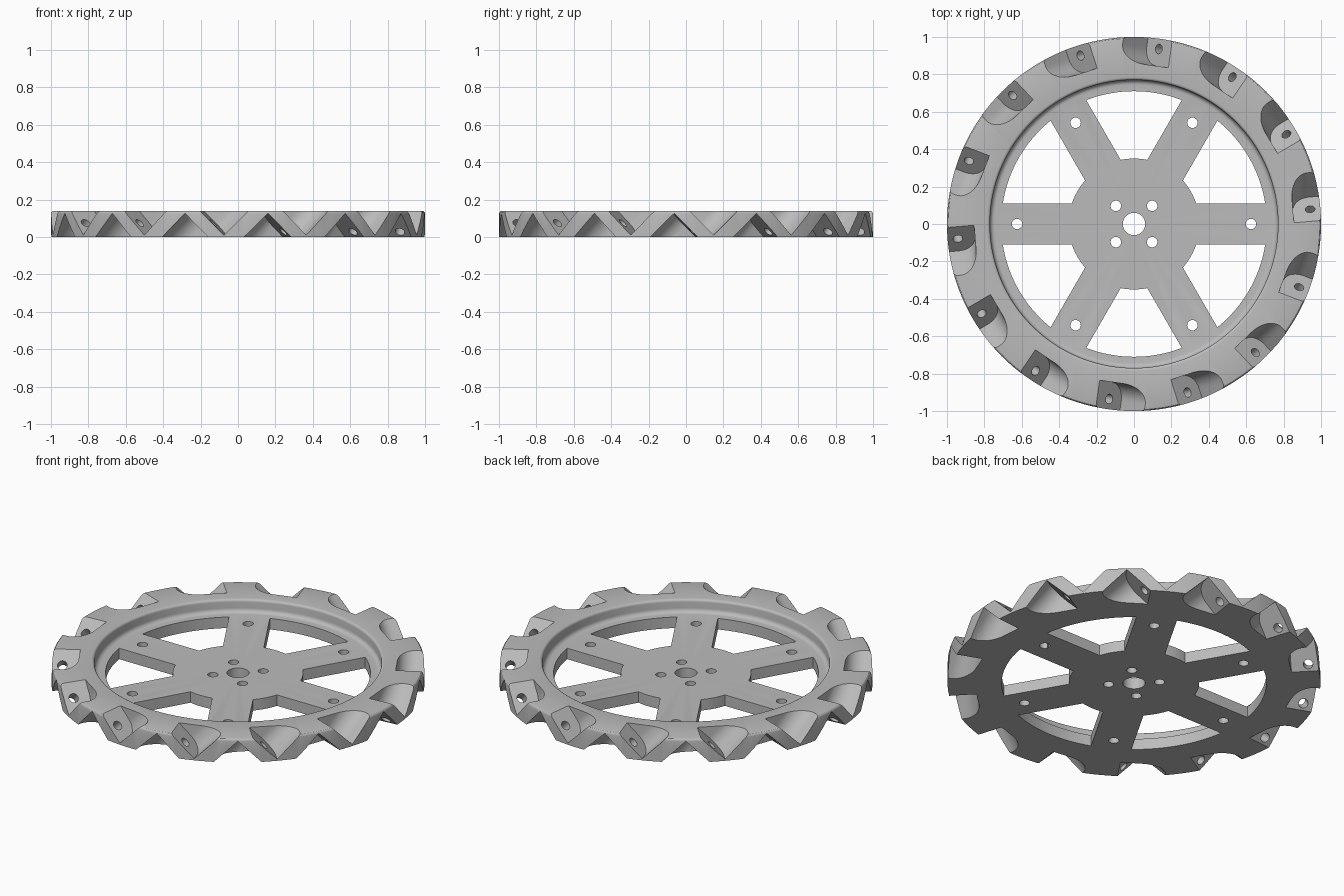
import bpy, bmesh, math
from mathutils import Matrix, Vector

if "Cube" in bpy.data.objects:
    bpy.data.objects.remove(bpy.data.objects["Cube"], do_unlink=True)

HEIGHT, PLATE = 0.14, 0.065
NOTCHES, START = 14, math.radians(4.8)
SPOKES = 6

grey = bpy.data.materials.new("light grey")
grey.use_nodes = True
grey.diffuse_color = (0.5, 0.5, 0.5, 1)
grey.node_tree.nodes["Principled BSDF"].inputs["Base Color"].default_value = (0.5, 0.5, 0.5, 1)


def arc(cx, cy, r, a0, a1, n):
    steps = [math.radians(a0 + (a1 - a0) * i / n) for i in range(n + 1)]
    return [(cx + r * math.cos(a), cy + r * math.sin(a)) for a in steps]


def prism(bm, outline, low, high, matrix=Matrix()):
    """Extrude a flat outline from low to high, then place it."""
    rings = [[bm.verts.new(matrix @ Vector((x, y, h))) for x, y in outline] for h in (low, high)]
    n = len(outline)
    bm.faces.new(rings[0][::-1])
    bm.faces.new(rings[1])
    for i in range(n):
        j = (i + 1) % n
        bm.faces.new((rings[0][i], rings[0][j], rings[1][j], rings[1][i]))


def circle(cx, cy, r, n=24):
    return arc(cx, cy, r, 0, 360, n)[:-1]


def finish(bm, name):
    bmesh.ops.recalc_face_normals(bm, faces=bm.faces[:])
    mesh = bpy.data.meshes.new(name)
    bm.to_mesh(mesh)
    bm.free()
    mesh.materials.append(grey)
    obj = bpy.data.objects.new(name, mesh)
    bpy.context.collection.objects.link(obj)
    return obj


# Turned wheel body: hub plate, filleted inner wall, rim with rounded top edge
profile = [(0.06, 0), (1, 0)]
profile += arc(0.985, HEIGHT - 0.015, 0.015, 0, 90, 3)
profile += arc(0.785, HEIGHT - 0.015, 0.015, 90, 180, 4)
profile += arc(0.745, PLATE + 0.025, 0.025, 0, -90, 5)
profile += [(0.06, PLATE)]
bm = bmesh.new()
SEGMENTS = 144
rings = []
for k in range(SEGMENTS):
    a = math.tau * k / SEGMENTS
    rings.append([bm.verts.new((r * math.cos(a), r * math.sin(a), z)) for r, z in profile])
for k in range(SEGMENTS):
    a, b = rings[k], rings[(k + 1) % SEGMENTS]
    for i in range(len(profile)):
        j = (i + 1) % len(profile)
        bm.faces.new((a[i], b[i], b[j], a[j]))
wheel = finish(bm, "wheel_plate")

# Windows between the spokes, and the bolt holes
bm = bmesh.new()
half = 0.11
inner, outer = 0.35, 0.71


def edge_angle(r):
    return math.degrees(math.asin(half / r))


ai, ao = edge_angle(inner), edge_angle(outer)
window = arc(0, 0, outer, ao, 60 - ao, 16) + arc(0, 0, inner, 60 - ai, ai, 6)
for k in range(SPOKES):
    turn = Matrix.Rotation(math.tau * k / SPOKES, 4, "Z")
    prism(bm, window, -0.1, 0.3, turn)
    prism(bm, circle(0.625, 0, 0.028), -0.1, 0.3, turn)
for x in (-0.097, 0.097):
    for y in (-0.097, 0.097):
        prism(bm, circle(x, y, 0.028), -0.1, 0.3)
openings = finish(bm, "window_cutter")

# Slanted roller pockets: one from above and one from below on each bracket
FLOOR, WALL = 0.853, 0.067


def pocket(reach, corner):
    bend = arc(FLOOR + corner, reach - corner, corner, 90, 180, 10)
    return [(FLOOR, -0.3), (1.1, -0.3), (1.1, reach)] + bend


pockets, pins = bmesh.new(), bmesh.new()
for k in range(NOTCHES):
    turn = Matrix.Rotation(START + math.tau * k / NOTCHES, 4, "Z")
    # local x is radial, local z is the roller axis, tilted 45 degrees
    slant = turn @ Matrix.Translation((0, 0, 0.075)) @ Matrix.Rotation(math.radians(-45), 4, "X")
    flip = slant @ Matrix.Translation((0, 0, -WALL)) @ Matrix.Rotation(math.pi, 4, "X")
    prism(pockets, pocket(0.092, 0.092), 0, 0.36, slant)
    prism(pockets, pocket(0.14, 0.1), 0, 0.36, flip)
    prism(pins, circle(0.945, 0, 0.026, 20), -WALL - 0.02, 0.02, slant)
pocket_cutter = finish(pockets, "pocket_cutter")
pin_cutter = finish(pins, "pin_cutter")

# Cut everything, then drop the cutters
bpy.ops.object.select_all(action="DESELECT")
bpy.context.view_layer.objects.active = wheel
wheel.select_set(True)
for cutter in (openings, pocket_cutter, pin_cutter):
    cutter.hide_render = True
    mod = wheel.modifiers.new("cut", "BOOLEAN")
    mod.operation, mod.solver, mod.object = "DIFFERENCE", "EXACT", cutter
    bpy.ops.object.modifier_apply(modifier=mod.name)
    bpy.data.objects.remove(cutter, do_unlink=True)
bpy.ops.object.shade_smooth_by_angle(angle=math.radians(30))
